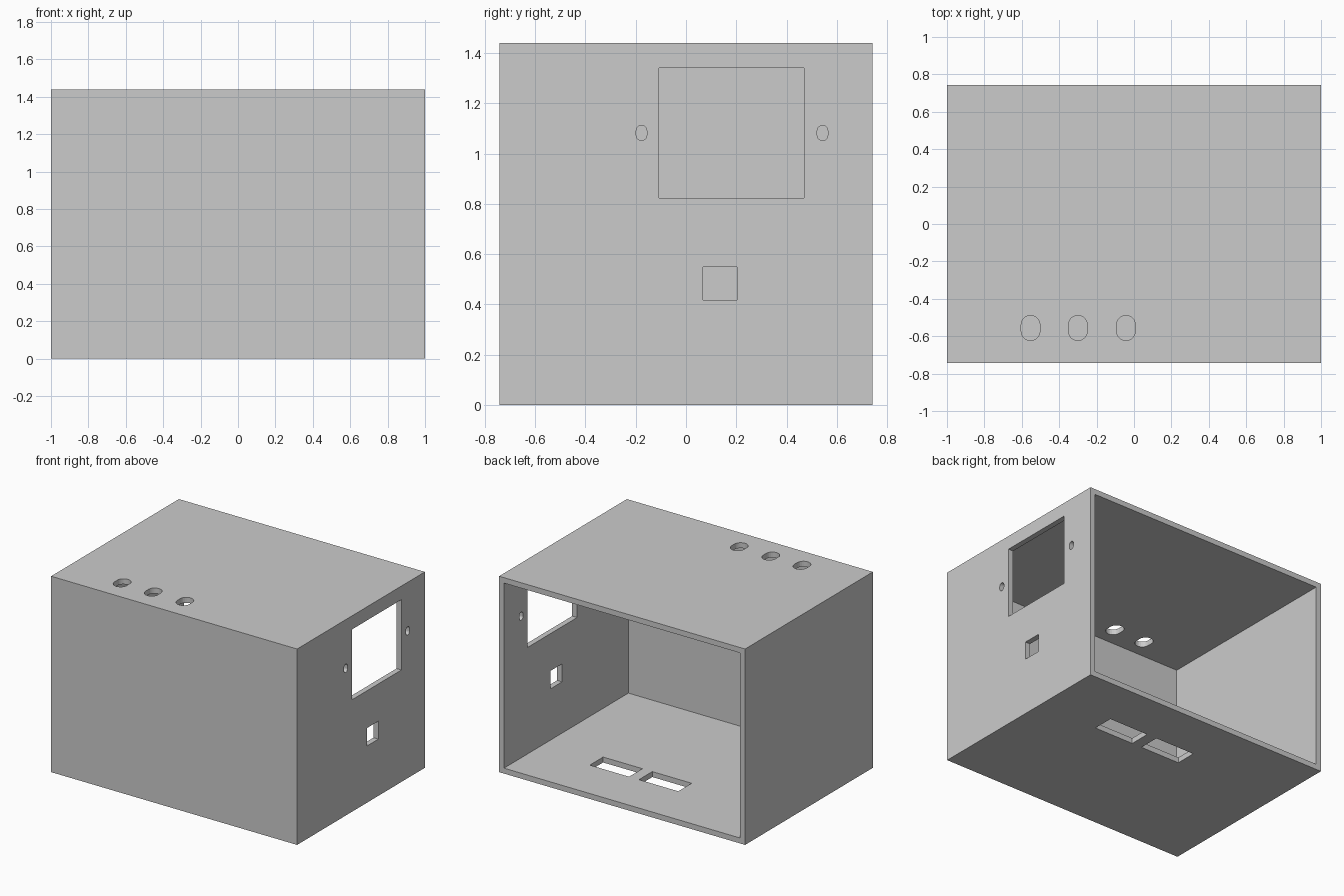
import bpy
import bmesh
import math
from mathutils import Matrix, Vector

cube = bpy.data.objects.get("Cube")
if cube:
    bpy.data.objects.remove(cube, do_unlink=True)

WIDTH, DEPTH, HEIGHT, WALL = 2.0, 1.484, 1.44, 0.04

grey = bpy.data.materials.new("plain grey")
grey.use_nodes = True
grey.diffuse_color = (0.6, 0.6, 0.6, 1)
grey.node_tree.nodes["Principled BSDF"].inputs["Base Color"].default_value = (0.6, 0.6, 0.6, 1)


def add_box(bm, low, high):
    """Box between two opposite corners."""
    low, high = Vector(low), Vector(high)
    place = Matrix.Translation((low + high) / 2) @ Matrix.Diagonal((*(high - low), 1))
    bmesh.ops.create_cube(bm, size=1, matrix=place)


def add_slot(bm, radius, straight, place, length=0.2, steps=12):
    """Round-ended prism, long along its local y, run through local z."""
    ring = []
    for end in (0, 1):
        shift = straight / 2 * (1 - 2 * end)
        for i in range(steps + 1):
            a = math.pi * (end + i / steps)
            ring.append((radius * math.cos(a), radius * math.sin(a) + shift, -length / 2))
    face = bm.faces.new([bm.verts.new(place @ Vector(p)) for p in ring])
    out = bmesh.ops.extrude_face_region(bm, geom=[face])
    tops = [v for v in out["geom"] if isinstance(v, bmesh.types.BMVert)]
    bmesh.ops.translate(bm, verts=tops, vec=place.to_3x3() @ Vector((0, 0, length)))


def make_object(name, bm):
    bmesh.ops.recalc_face_normals(bm, faces=bm.faces)
    mesh = bpy.data.meshes.new(name)
    bm.to_mesh(mesh)
    bm.free()
    mesh.materials.append(grey)
    obj = bpy.data.objects.new(name, mesh)
    bpy.context.collection.objects.link(obj)
    return obj


# Solid block for the enclosure
bm = bmesh.new()
add_box(bm, (-WIDTH / 2, -DEPTH / 2, 0), (WIDTH / 2, DEPTH / 2, HEIGHT))
enclosure = make_object("enclosure", bm)

# Cavity, open at the back
cavity = bmesh.new()
add_box(cavity, (-WIDTH / 2 + WALL, -DEPTH / 2 + WALL, WALL),
        (WIDTH / 2 - WALL, DEPTH / 2 + 0.2, HEIGHT - WALL))

holes = bmesh.new()
# Display window and small socket in the +x wall
for y0, y1, z0, z1 in ((-0.107, 0.469, 0.823, 1.34), (0.068, 0.202, 0.417, 0.549)):
    add_box(holes, (0.9, y0, z0), (1.1, y1, z1))
# Screw holes either side of the window
for y in (-0.177, 0.543):
    turn = Matrix.Rotation(math.pi / 2, 4, "Z") @ Matrix.Rotation(math.pi / 2, 4, "X")
    add_slot(holes, 0.021, 0.018, Matrix.Translation((1, y, 1.082)) @ turn)
# Button holes in the top
for x in (-0.553, -0.3, -0.043):
    add_slot(holes, 0.05, 0.034, Matrix.Translation((x, -0.556, HEIGHT)))
# Cable slots in the floor
for x in (0.36, -0.04):
    add_box(holes, (x - 0.16, 0.22, -0.1), (x + 0.16, 0.375, 0.1))

# Cut the cavity and then the openings
bpy.context.view_layer.objects.active = enclosure
for name, cut in (("cavity_cutter", cavity), ("hole_cutter", holes)):
    cutter = make_object(name, cut)
    cutter.hide_render = True
    mod = enclosure.modifiers.new(name, "BOOLEAN")
    mod.operation = "DIFFERENCE"
    mod.solver = "EXACT"
    mod.object = cutter
    bpy.ops.object.modifier_apply(modifier=mod.name)
    bpy.data.objects.remove(cutter, do_unlink=True)
